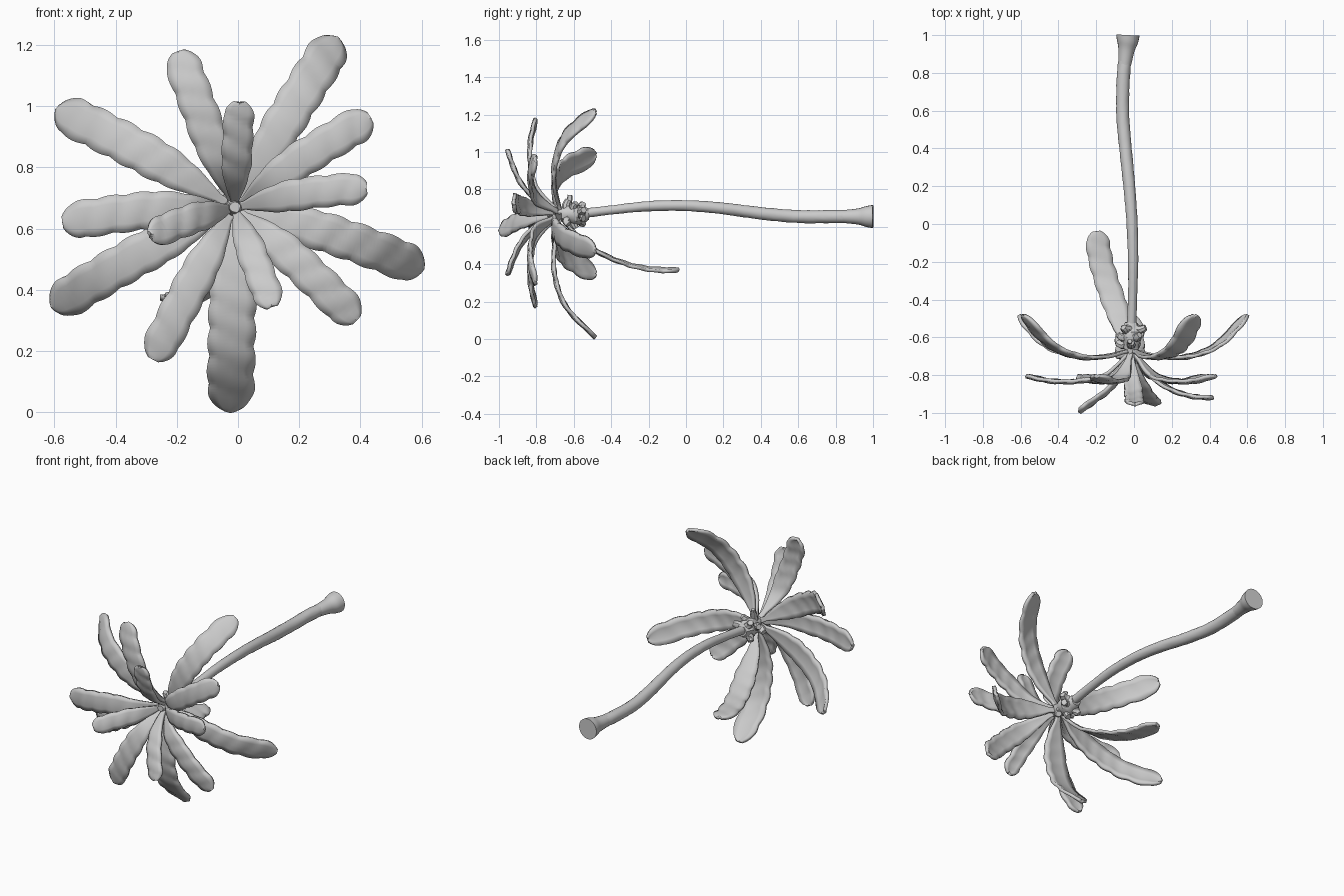
import bpy, bmesh, math, random
from mathutils import Vector

if "Cube" in bpy.data.objects:
    bpy.data.objects.remove(bpy.data.objects["Cube"])

random.seed(4)


def spline(pts, t):
    # Catmull-Rom sample of a list of tuples, t in 0..1
    p = [Vector(q) for q in pts]
    p = [2 * p[0] - p[1]] + p + [2 * p[-1] - p[-2]]
    f = t * (len(pts) - 1)
    i = min(int(f), len(pts) - 2)
    u = f - i
    a, b, c, d = p[i:i + 4]
    return 0.5 * (2 * b + (c - a) * u + (2 * a - 5 * b + 4 * c - d) * u * u
                  + (3 * b - a - 3 * c + d) * u ** 3)


def make_object(name, bm):
    bmesh.ops.recalc_face_normals(bm, faces=bm.faces)
    me = bpy.data.meshes.new(name)
    bm.to_mesh(me)
    bm.free()
    ob = bpy.data.objects.new(name, me)
    bpy.context.collection.objects.link(ob)
    bpy.ops.object.select_all(action='DESELECT')
    ob.select_set(True)
    bpy.context.view_layer.objects.active = ob
    bpy.ops.object.shade_smooth_by_angle(angle=math.radians(35))
    return ob


def tube(name, pts, radii, steps, sides, bump=0.0):
    # closed round tube along a path
    bm = bmesh.new()
    rings = []
    for i in range(steps + 1):
        t = i / steps
        c = spline(pts, t)
        d = (spline(pts, min(t + .01, 1)) - spline(pts, max(t - .01, 0))).normalized()
        ref = Vector((1, 0, 0)) if abs(d.x) < 0.8 else Vector((0, 1, 0))
        u = d.cross(ref).normalized()
        v = d.cross(u)
        r = spline([(q, 0, 0) for q in radii], t).x
        ring = []
        for k in range(sides):
            a = k * math.tau / sides
            rr = r * (1 + bump * random.uniform(-1, 1))
            ring.append(bm.verts.new(c + rr * (math.cos(a) * u + math.sin(a) * v)))
        rings.append(ring)
    for A, B in zip(rings, rings[1:]):
        for k in range(sides):
            n = (k + 1) % sides
            bm.faces.new((A[k], A[n], B[n], B[k]))
    bm.faces.new(rings[0])
    bm.faces.new(rings[-1])
    return make_object(name, bm)


def frond(name, pts, width, up):
    # long blade: thin stalk, full middle, rounded tip, scalloped edges
    bm = bmesh.new()
    steps, cols = 64, (-1, -.55, 0, .55, 1)
    length = sum((spline(pts, (i + 1) / 20) - spline(pts, i / 20)).length for i in range(20))
    lobe = random.uniform(0, 3)
    rows = []
    for i in range(steps + 1):
        t = 1 - (1 - i / steps) ** 1.3
        c = spline(pts, t)
        d = (spline(pts, min(t + .02, 1)) - spline(pts, max(t - .02, 0))).normalized()
        side = d.cross(up).normalized()
        nrm = side.cross(d)
        g = min(max((t - .08) / .4, 0), 1)
        h = .014 + (width / 2 - .014) * math.sin(g * math.pi / 2)
        end = max(0, 1 - (1 - t) * length / (width * .6))
        h *= math.sqrt(max(1 - end ** 2, .06))
        row = []
        for s in cols:
            wave = abs(math.sin(t * length * 32 + lobe + s))
            lob = 1 + .13 * g * (1 - end) * (wave - .6)
            lift = .009 * (1 - abs(s)) * g + .004 * g * (1 - end) * wave
            row.append(bm.verts.new(c + side * (s * h * lob) + nrm * lift))
        rows.append(row)
    for A, B in zip(rows, rows[1:]):
        for k in range(len(cols) - 1):
            bm.faces.new((A[k], A[k + 1], B[k + 1], B[k]))
    ob = make_object(name, bm)
    m = ob.modifiers.new("thickness", 'SOLIDIFY')
    m.thickness = .018
    m.offset = 0
    return ob


# trunk, lying along y with a flared foot
tube("trunk",
     [(-.033, .97, .655), (-.055, .8, .655), (-.06, .6, .655), (-.045, .4, .672), (-.025, .2, .698),
      (-.01, 0, .713), (-.005, -.2, .71), (-.008, -.4, .69), (-.015, -.6, .665)],
     [.034, .035, .034, .033, .031, .029, .027, .024, .026], 60, 20, .03)
tube("trunk_foot", [(-.032, 1, .655), (-.034, .965, .655), (-.04, .92, .655), (-.05, .84, .655)],
     [.062, .056, .043, .034], 12, 20)

# crown core where the fronds meet
tube("crown_core", [(-.015, -.52, .668), (-.015, -.58, .666), (-.012, -.66, .668), (-.01, -.74, .67)],
     [.03, .052, .038, .018], 14, 14, .14)

# cut stalk stubs around the crown
for i in range(10):
    a = i * math.tau / 10 + .3
    d = Vector((math.cos(a), 0, math.sin(a)))
    c = Vector((-.015, -.555 - .04 * (i % 3), .667))
    r = random.uniform(.065, .08)
    tube("stalk_stub_%d" % i,
         [c + d * .02, c + d * .05 + Vector((0, -.005, 0)), c + d * r + Vector((0, .008, 0))],
         [.026, .023, .016], 4, 8, .12)
tube("tall_stub", [(-.02, -.63, .69), (-.022, -.625, .73), (-.022, -.62, .77)], [.02, .015, .013], 4, 8, .1)

# three tiers of fronds: depth along the blade, then tip x, tip z, tip y, width
TIERS = {
    "outer": ((-.67, -.70, -.695, -.635),
              [(-.585, .985, -.48, .13), (.32, 1.215, -.48, .13), (.597, .472, -.48, .125),
               (-.025, .01, -.48, .15), (-.6, .348, -.48, .13)]),
    "middle": ((-.68, -.795, -.825, -.826),
               [(-.195, 1.175, -.80, .115), (-.57, .62, -.80, .12), (.43, .96, -.80, .115),
                (-.275, .175, -.80, .115), (.385, .303, -.80, .115)]),
    "inner": ((-.69, -.81, -.88, -.92),
              [(.005, 1.015, -.95, .095), (.42, .732, -.915, .1),
               (-.29, .577, -.99, .095), (.112, .343, -.95, .095)]),
}
FRACS = (.02, .25, .5, .75, 1)
for tier, (ys, tips) in TIERS.items():
    for n, (tx, tz, ty, w) in enumerate(tips):
        pts = []
        for f, y in zip(FRACS, ys + (ty,)):
            if tier == "inner":
                y += (ty + .95) * f * f * .7 if f < 1 else 0
            sag = .015 * math.sin(f * math.pi) * min(1, abs(tx) * 2)
            pts.append((-.012 + (tx + .012) * f, y, .668 + (tz - .668) * f + sag))
        frond("%s_frond_%d" % (tier, n), pts, w, Vector((0, -1, 0)))

# drooping frond that trails back under the trunk
frond("trailing_frond",
      [(-.02, -.66, .64), (-.06, -.57, .54), (-.09, -.46, .455), (-.14, -.32, .395),
       (-.18, -.18, .368), (-.2, -.04, .365)], .125, Vector((.1, 0, 1)))
